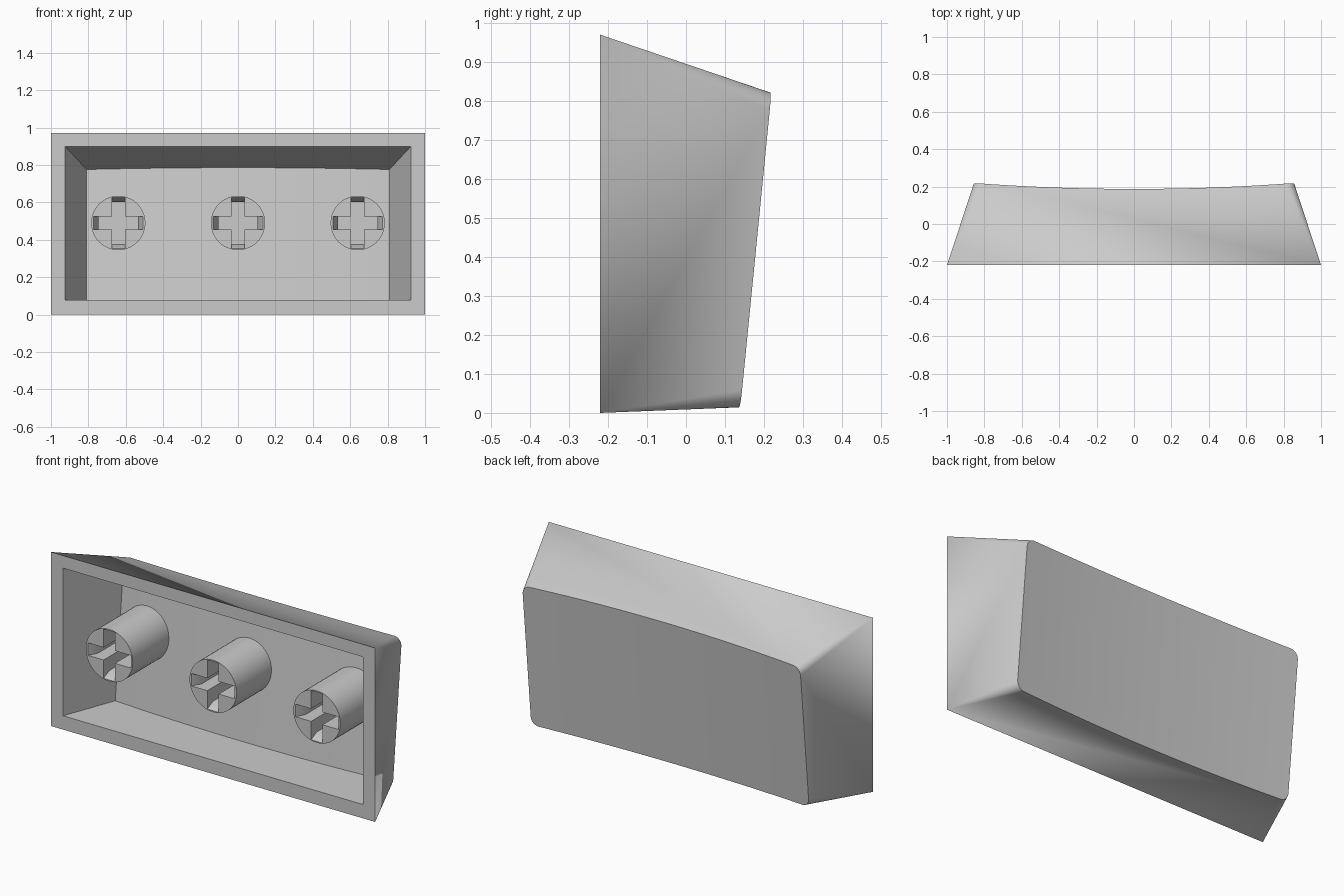
import bpy, bmesh, math
from mathutils import Matrix

cube = bpy.data.objects.get("Cube")
if cube:
    bpy.data.objects.remove(cube, do_unlink=True)

FRONT = -0.22

grey = bpy.data.materials.new("light grey plastic")
grey.use_nodes = True
colour = (0.6, 0.6, 0.6, 1)
grey.diffuse_color = colour
grey.node_tree.nodes["Principled BSDF"].inputs["Base Color"].default_value = colour


def finish(name, bm, smooth=True):
    bmesh.ops.recalc_face_normals(bm, faces=bm.faces)
    mesh = bpy.data.meshes.new(name)
    bm.to_mesh(mesh)
    bm.free()
    mesh.materials.append(grey)
    obj = bpy.data.objects.new(name, mesh)
    bpy.context.collection.objects.link(obj)
    bpy.ops.object.select_all(action="DESELECT")
    obj.select_set(True)
    bpy.context.view_layer.objects.active = obj
    if smooth:
        bpy.ops.object.shade_smooth_by_angle(angle=math.radians(30))
    return obj


def tapered_skin(bm, rim, hx, y0, lean, dish, slopes, radius):
    """Skin from a flat front rim to a leaning, dished back; returns rim corners."""
    rx, z_low, z_high = rim
    flat = hx - radius
    cols = [(flat * i / 12, 0) for i in range(-12, 13)]
    if radius:
        arc = [(flat + radius * math.sin(t), radius * (1 - math.cos(t)))
               for t in (math.pi / 2 * i / 8 for i in range(1, 9))]
        cols = [(-x, d) for x, d in reversed(arc)] + cols + arc

    def edge_point(x, z_rim, slope, inset):
        a = y0 - dish * (1 - (x / hx) ** 2)
        z = (z_rim + slope * (a - FRONT)) / (1 - slope * lean) + inset
        return bm.verts.new((x, a + lean * z, z))

    low = [edge_point(x, z_low, slopes[0], d) for x, d in cols]
    high = [edge_point(x, z_high, slopes[1], -d) for x, d in cols]
    corners = [bm.verts.new((x, FRONT, z)) for x, z in
               ((-rx, z_low), (rx, z_low), (rx, z_high), (-rx, z_high))]

    # dished back
    for i in range(len(cols) - 1):
        bm.faces.new((low[i], low[i + 1], high[i + 1], high[i]))
    # long walls with corner fans
    for row, left, right in ((low, corners[0], corners[1]), (high, corners[3], corners[2])):
        n = 8 if radius else 0
        bm.faces.new([left] + row[n:len(row) - n] + [right])
        for i in range(n):
            bm.faces.new((left, row[i], row[i + 1]))
            bm.faces.new((right, row[-1 - i], row[-2 - i]))
    # end walls
    bm.faces.new((corners[0], low[0], high[0], corners[3]))
    bm.faces.new((corners[1], low[-1], high[-1], corners[2]))
    return corners


# Hollow shell: outer skin, inner skin, and the rim joining them
bm = bmesh.new()
outer = tapered_skin(bm, (1.0, 0.0, 0.97), 0.857, 0.138, 0.099, 0.033, (0.04, -0.34), 0.045)
inner = tapered_skin(bm, (0.925, 0.077, 0.9), 0.81, 0.068, 0.099, 0.03, (0.005, -0.34), 0)
for i in range(4):
    j = (i + 1) % 4
    bm.faces.new((outer[i], outer[j], inner[j], inner[i]))
finish("cap_shell", bm)


def cross_ring(bm, cx, y, reach_x, reach_z, half=0.035):
    ring = []
    for sx, sz in ((1, 1), (-1, 1), (-1, -1), (1, -1)):
        pts = [(sx * reach_x, sz * half), (sx * half, sz * half), (sx * half, sz * reach_z)]
        if sx * sz < 0:
            pts.reverse()
        ring += [bm.verts.new((cx + x, y, 0.49 + z)) for x, z in pts]
    return ring


# Mounting stems with chamfered cross sockets
for label, cx in (("right", -0.64), ("centre", 0), ("left", 0.64)):
    back = 0.125
    bm = bmesh.new()
    place = Matrix.Translation((cx, (FRONT + back) / 2, 0.49)) @ Matrix.Rotation(math.pi / 2, 4, "X")
    bmesh.ops.create_cone(bm, cap_ends=True, segments=48, radius1=0.145, radius2=0.145,
                          depth=back - FRONT, matrix=place)
    stem = finish(label + "_stem", bm, smooth=False)

    bm = bmesh.new()
    rings = [cross_ring(bm, cx, y, rx, rz) for y, rx, rz in
             ((FRONT - 0.01, 0.138, 0.142), (FRONT + 0.05, 0.105, 0.113), (0.06, 0.105, 0.113))]
    bm.faces.new(rings[0])
    bm.faces.new(rings[-1])
    for a, b in zip(rings, rings[1:]):
        for i in range(12):
            j = (i + 1) % 12
            bm.faces.new((a[i], a[j], b[j], b[i]))
    cutter = finish(label + "_socket_cutter", bm, smooth=False)
    cutter.hide_render = True

    cut = stem.modifiers.new("socket", "BOOLEAN")
    cut.operation = "DIFFERENCE"
    cut.solver = "EXACT"
    cut.object = cutter
    bpy.ops.object.select_all(action="DESELECT")
    stem.select_set(True)
    bpy.context.view_layer.objects.active = stem
    bpy.ops.object.modifier_apply(modifier=cut.name)
    bpy.data.objects.remove(cutter, do_unlink=True)
    bpy.ops.object.shade_smooth_by_angle(angle=math.radians(30))
